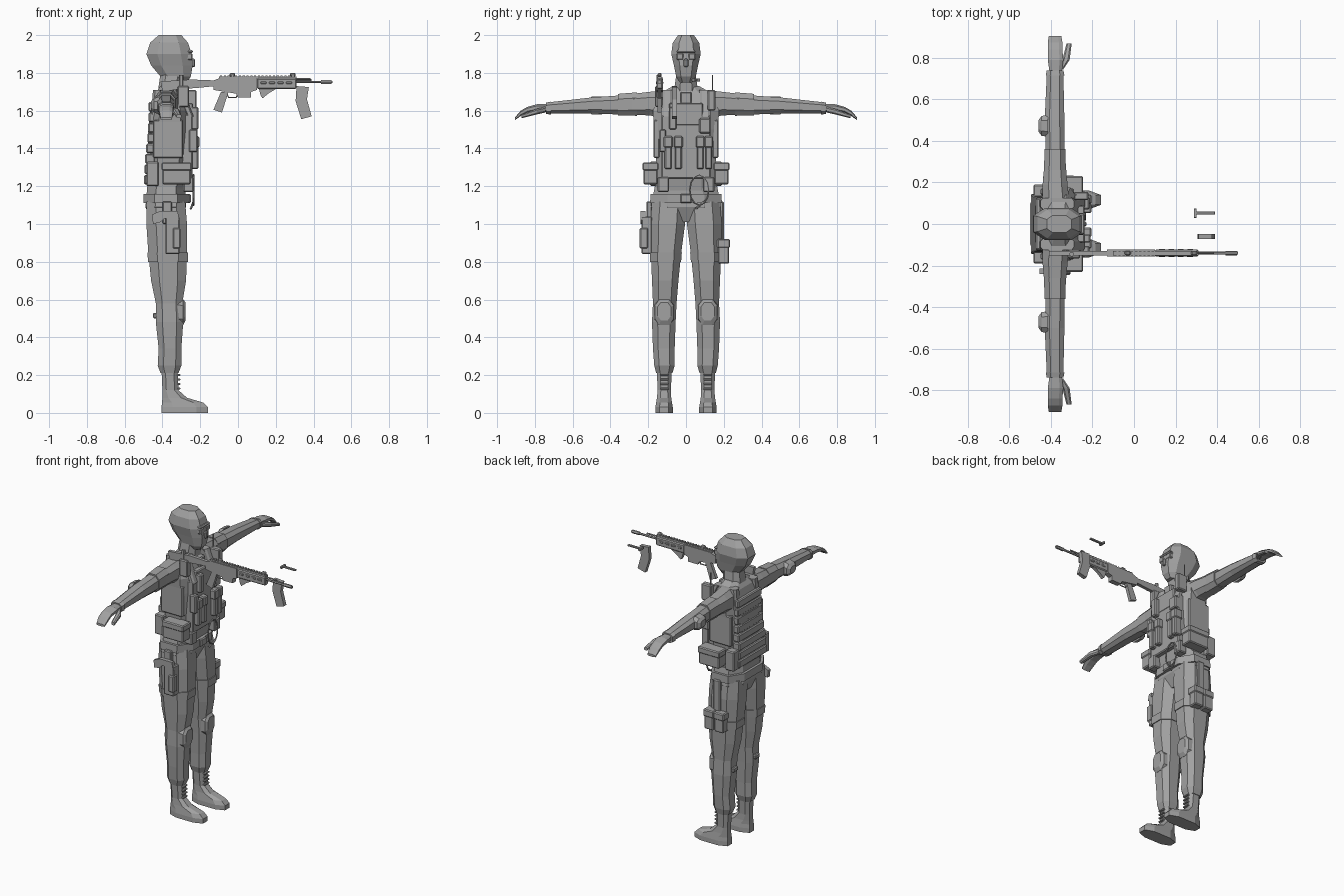
import bpy
import bmesh
import math
from mathutils import Vector

default_cube = bpy.data.objects.get("Cube")
if default_cube:
    bpy.data.objects.remove(default_cube)

grey = bpy.data.materials.new("plain grey")
grey.use_nodes = True
grey.diffuse_color = (.36, .36, .36, 1)
grey.node_tree.nodes["Principled BSDF"].inputs["Base Color"].default_value = grey.diffuse_color
SIDES = {"left": 1, "right": -1}


def finish(name, bm, side=1):
    """Turn a bmesh into a flat shaded object, mirrored across y when side is negative."""
    for vert in bm.verts:
        vert.co.y *= side
    bmesh.ops.recalc_face_normals(bm, faces=bm.faces)
    mesh = bpy.data.meshes.new(name)
    bm.to_mesh(mesh)
    bm.free()
    mesh.materials.append(grey)
    bpy.context.collection.objects.link(bpy.data.objects.new(name, mesh))


def ring(x, y, z, corner=.52):
    """Eight-sided section; the coordinate given as a single number is the loft axis."""
    spans = [s if isinstance(s, tuple) else (s, s) for s in (x, y, z)]
    free = [i for i, s in enumerate((x, y, z)) if isinstance(s, tuple)]
    points = []
    for u, v in ((1, corner), (corner, 1), (-corner, 1), (-1, corner),
                 (-1, -corner), (-corner, -1), (corner, -1), (1, -corner)):
        point = Vector([sum(s) / 2 for s in spans])
        for axis, factor in zip(free, (u, v)):
            point[axis] += factor * (spans[axis][1] - spans[axis][0]) / 2
        points.append(point)
    return points


def loft(name, *rings, side=1):
    bm = bmesh.new()
    loops = [[bm.verts.new(p) for p in r] for r in rings]
    for low, high in zip(loops, loops[1:]):
        for i in range(len(low)):
            j = (i + 1) % len(low)
            bm.faces.new((low[i], low[j], high[j], high[i]))
    bm.faces.new(loops[0])
    bm.faces.new(loops[-1])
    finish(name, bm, side)


def box(name, x, y, z, bevel=.006, side=1):
    bm = bmesh.new()
    bmesh.ops.create_cube(bm, size=1)
    for vert in bm.verts:
        vert.co = [sum(s) / 2 + c * (s[1] - s[0]) for s, c in zip((x, y, z), vert.co)]
    if bevel:
        bmesh.ops.bevel(bm, geom=bm.edges[:], offset=bevel, segments=1, affect="EDGES")
    finish(name, bm, side)


def pouch(name, x, y, z, side=1):
    """Pouch body with a slightly larger flap over its upper third."""
    box(name, x, y, z, side=side)
    lip = .005
    grown = [(s[0] - lip, s[1] + lip) for s in (x, y)]
    box(name + "_flap", *grown, (z[1] - (z[1] - z[0]) / 3, z[1] + lip), side=side)


def profile(name, y, *outline):
    """Side outline in x and z, extruded across the y span."""
    bm = bmesh.new()
    face = bm.faces.new([bm.verts.new((px, y[0], pz)) for px, pz in outline])
    moved = bmesh.ops.extrude_face_region(bm, geom=[face])["geom"]
    for vert in moved:
        if isinstance(vert, bmesh.types.BMVert):
            vert.co.y = y[1]
    finish(name, bm)


def tube(name, radius, *points, cyclic=False):
    curve = bpy.data.curves.new(name, "CURVE")
    curve.dimensions = "3D"
    curve.bevel_depth = radius
    curve.bevel_resolution = 1
    curve.use_fill_caps = True
    spline = curve.splines.new("POLY")
    spline.points.add(len(points) - 1)
    spline.use_cyclic_u = cyclic
    for target, point in zip(spline.points, points):
        target.co = (*point, 1)
        target.radius = 1
    spline.use_smooth = False
    curve.materials.append(grey)
    bpy.context.collection.objects.link(bpy.data.objects.new(name, curve))


def wide(half):
    return (-half, half)


# Head, neck and face opening
loft("neck", ring((-.43, -.30), wide(.07), 1.66), ring((-.41, -.29), wide(.05), 1.8))
loft("head", ring((-.37, -.27), wide(.035), 1.75), ring((-.41, -.25), wide(.052), 1.78),
     ring((-.46, -.24), wide(.064), 1.84), ring((-.485, -.245), wide(.078), 1.9),
     ring((-.465, -.265), wide(.07), 1.96), ring((-.42, -.30), wide(.042), 2.0))
box("nose", (-.26, -.228), wide(.012), (1.83, 1.875))
box("brow", (-.28, -.238), wide(.05), (1.905, 1.92))
for label, side in SIDES.items():
    box(label + "_lens", (-.28, -.24), (.012, .052), (1.868, 1.905), side=side)

# Torso and vest
loft("pelvis", ring((-.46, -.31), wide(.1), 1.01), ring((-.49, -.275), wide(.185), 1.09),
     ring((-.48, -.28), wide(.165), 1.2))
loft("torso", ring((-.47, -.28), wide(.16), 1.17), ring((-.48, -.26), wide(.155), 1.3),
     ring((-.475, -.25), wide(.17), 1.5), ring((-.465, -.255), wide(.175), 1.6),
     ring((-.44, -.29), wide(.14), 1.69), ring((-.41, -.31), wide(.07), 1.73))
loft("belt", ring((-.5, -.262), wide(.19), 1.11), ring((-.5, -.262), wide(.188), 1.16))
box("belt_buckle", (-.28, -.25), wide(.03), (1.11, 1.16))
box("front_panel", (-.3, -.24), wide(.13), (1.24, 1.58))
box("upper_panel", (-.3, -.238), wide(.09), (1.52, 1.64))
box("collar_flap", (-.33, -.26), wide(.03), (1.6, 1.7))
for row in range(8):
    height = 1.21 + row * .055
    bulge = .012 * math.cos(row / 2)
    box("back_webbing_row", (-.485 - bulge, -.44), wide(.145 - row * .003), (height, height + .05))
for label, side in SIDES.items():
    loft(label + "_shoulder_strap", ring((-.46, -.43), (.075, .13), 1.58),
         ring((-.45, -.4), (.07, .125), 1.71), ring((-.33, -.29), (.07, .125), 1.71),
         ring((-.27, -.235), (.075, .13), 1.57), side=side)
    pouch(label + "_hip_pouch", (-.4, -.25), (.15, .225), (1.21, 1.32), side)
    box(label + "_rear_pouch", (-.485, -.42), (.1, .19), (1.2, 1.33), side=side)
    box(label + "_side_band", (-.45, -.29), (.14, .172), (1.35, 1.55), side=side)
    box(label + "_belt_pouch", (-.29, -.235), (.09, .15), (1.17, 1.25), side=side)

# Chest pouches, radio and hose
for y in (-.095, -.04, .075, .12):
    pouch("magazine_pouch", (-.26, -.21), (y - .018, y + .018), (1.29, 1.46))
box("small_pouch", (-.26, -.215), (-.14, -.105), (1.38, 1.5))
box("radio", (-.27, -.21), (-.09, -.05), (1.5, 1.62))
box("chest_light", (-.27, -.215), (.07, .13), (1.48, 1.56))
box("shoulder_radio", (-.32, -.26), (-.165, -.125), (1.62, 1.73))
tube("short_antenna", .012, (-.3, -.145, 1.7), (-.3, -.145, 1.79))
box("left_radio", (-.29, -.22), (.115, .155), (1.6, 1.71))
tube("long_antenna", .004, (-.28, .14, 1.7), (-.28, .14, 1.79))
hose = [(-.235, .07 + .05 * math.cos(a * math.pi / 6), 1.18 + .08 * math.sin(a * math.pi / 6))
        for a in range(12)]
tube("hose_loop", .005, *hose, cyclic=True)
tube("hose_tail", .006, (-.235, .1, 1.12), (-.25, .05, 1.08))

for label, side in SIDES.items():
    # Arms and hands
    loft(label + "_arm", ring((-.44, -.31), .1, (1.55, 1.71)),
         ring((-.44, -.32), .19, (1.575, 1.7)), ring((-.425, -.335), .36, (1.58, 1.68)),
         ring((-.43, -.335), .5, (1.585, 1.67)), ring((-.42, -.34), .72, (1.585, 1.645)), side=side)
    loft(label + "_sleeve_patch", ring((-.434, -.328), .26, (1.573, 1.697)),
         ring((-.43, -.33), .36, (1.574, 1.689)), side=side)
    loft(label + "_cuff", ring((-.425, -.335), .715, (1.58, 1.648)),
         ring((-.42, -.34), .74, (1.582, 1.642)), side=side)
    loft(label + "_hand", ring((-.405, -.35), .72, (1.59, 1.635)),
         ring((-.415, -.34), .79, (1.598, 1.634)), ring((-.415, -.345), .84, (1.59, 1.62)),
         ring((-.415, -.345), .875, (1.572, 1.6)), ring((-.41, -.35), .905, (1.55, 1.565)), side=side)
    loft(label + "_thumb", ring((-.37, -.34), .745, (1.59, 1.62)),
         ring((-.345, -.31), .79, (1.58, 1.61)), ring((-.325, -.3), .87, (1.56, 1.58)), side=side)
    loft(label + "_elbow_pad", ring(-.415, (.42, .525), (1.58, 1.675)),
         ring(-.445, (.425, .52), (1.59, 1.665)), ring(-.46, (.445, .5), (1.605, 1.65)), side=side)

    # Legs, pads and straps
    loft(label + "_leg", ring((-.485, -.28), (0, .18), 1.12), ring((-.485, -.27), (.005, .19), 1.0),
         ring((-.475, -.27), (.025, .186), .85), ring((-.46, -.275), (.04, .18), .7),
         ring((-.435, -.295), (.05, .175), .58), ring((-.435, -.29), (.055, .18), .48),
         ring((-.42, -.3), (.06, .175), .34), ring((-.425, -.3), (.06, .168), .25),
         ring((-.41, -.315), (.072, .158), .21), side=side)
    loft(label + "_thigh_strap", ring((-.48, -.264), (.022, .192), .85),
         ring((-.476, -.266), (.026, .19), .8), side=side)
    loft(label + "_knee_pad", ring(-.33, (.06, .17), (.46, .61)),
         ring(-.29, (.065, .165), (.465, .6)), ring(-.277, (.08, .15), (.49, .585)), side=side)
    box(label + "_calf_buckle", (-.45, -.41), (.09, .14), (.5, .53), side=side)

    # Boots with laces
    loft(label + "_boot", ring((-.405, -.16), (.07, .162), 0), ring((-.405, -.16), (.07, .162), .03),
         ring((-.402, -.185), (.074, .158), .055), ring((-.4, -.27), (.078, .154), .08),
         ring((-.4, -.315), (.08, .15), .12), ring((-.405, -.32), (.075, .155), .23), side=side)
    for row in range(5):
        z = .1 + row * .024
        box(label + "_lace", (-.335, -.305), (.092, .138), (z, z + .01), bevel=.003, side=side)

# Thigh holster with pistol and pouches
box("holster", (-.385, -.31), (-.235, -.18), (.84, 1.04))
box("holster_pouch", (-.345, -.305), (-.245, -.2), (.87, .98))
box("holster_hanger", (-.4, -.35), (-.21, -.18), (1.0, 1.12))
profile("pistol", (-.24, -.215), (-.455, 1.05), (-.45, 1.0), (-.41, 1.01),
        (-.39, 1.03), (-.31, 1.02), (-.32, 1.07), (-.41, 1.07))
for x in (-.4, -.325):
    pouch("thigh_pouch", (x - .033, x + .033), (.17, .228), (.79, .915))
box("thigh_pouch_hanger", (-.39, -.34), (.17, .2), (.9, 1.12))

# Rifle held along the x axis
GUN = -.14
slim, thick = (GUN - .011, GUN + .011), (GUN - .017, GUN + .017)
profile("rifle_stock", slim, (-.4, 1.7), (-.41, 1.755), (-.25, 1.765), (-.12, 1.76),
        (-.12, 1.73), (-.22, 1.72), (-.3, 1.715))
profile("rifle_receiver", thick, (-.13, 1.71), (-.13, 1.76), (-.09, 1.775), (.1, 1.775),
        (.1, 1.71), (.07, 1.7), (.07, 1.67), (0, 1.67), (-.01, 1.69))
profile("rifle_grip", slim, (-.09, 1.7), (-.05, 1.7), (-.085, 1.59), (-.13, 1.605))
tube("trigger_guard", .004, (-.06, GUN, 1.69), (-.05, GUN, 1.67), (-.01, GUN, 1.67), (0, GUN, 1.69))
box("rifle_handguard", (.1, .31), thick, (1.715, 1.772))
profile("rifle_foregrip", slim, (.11, 1.72), (.21, 1.72), (.16, 1.69), (.13, 1.665), (.12, 1.68))
box("top_rail", (-.1, .31), slim, (1.77, 1.782), bevel=0)
for i in range(20):
    box("rail_tooth", (-.095 + i * .02, -.084 + i * .02), slim, (1.78, 1.787), bevel=0)
for i in range(4):
    box("handguard_slot", (.12 + i * .045, .15 + i * .045), (GUN - .02, GUN + .02), (1.74, 1.755), bevel=.003)
for x in (-.03, .29):
    box("iron_sight", (x - .015, x + .015), slim, (1.78, 1.8))
tube("barrel", .007, (.3, GUN, 1.752), (.5, GUN, 1.752))
tube("muzzle_brake", .011, (.44, GUN, 1.752), (.495, GUN, 1.752))
tube("gas_tube", .005, (.3, GUN, 1.768), (.385, GUN, 1.768))

# Loose magazine and charging handle
profile("loose_magazine", (-.073, -.047), (.31, 1.73), (.375, 1.725), (.365, 1.66),
        (.39, 1.57), (.335, 1.555), (.305, 1.65))
box("charging_handle_shaft", (.295, .39), (.045, .06), (1.757, 1.768), bevel=.002)
box("charging_handle_bar", (.288, .302), (.03, .075), (1.755, 1.77), bevel=.002)
